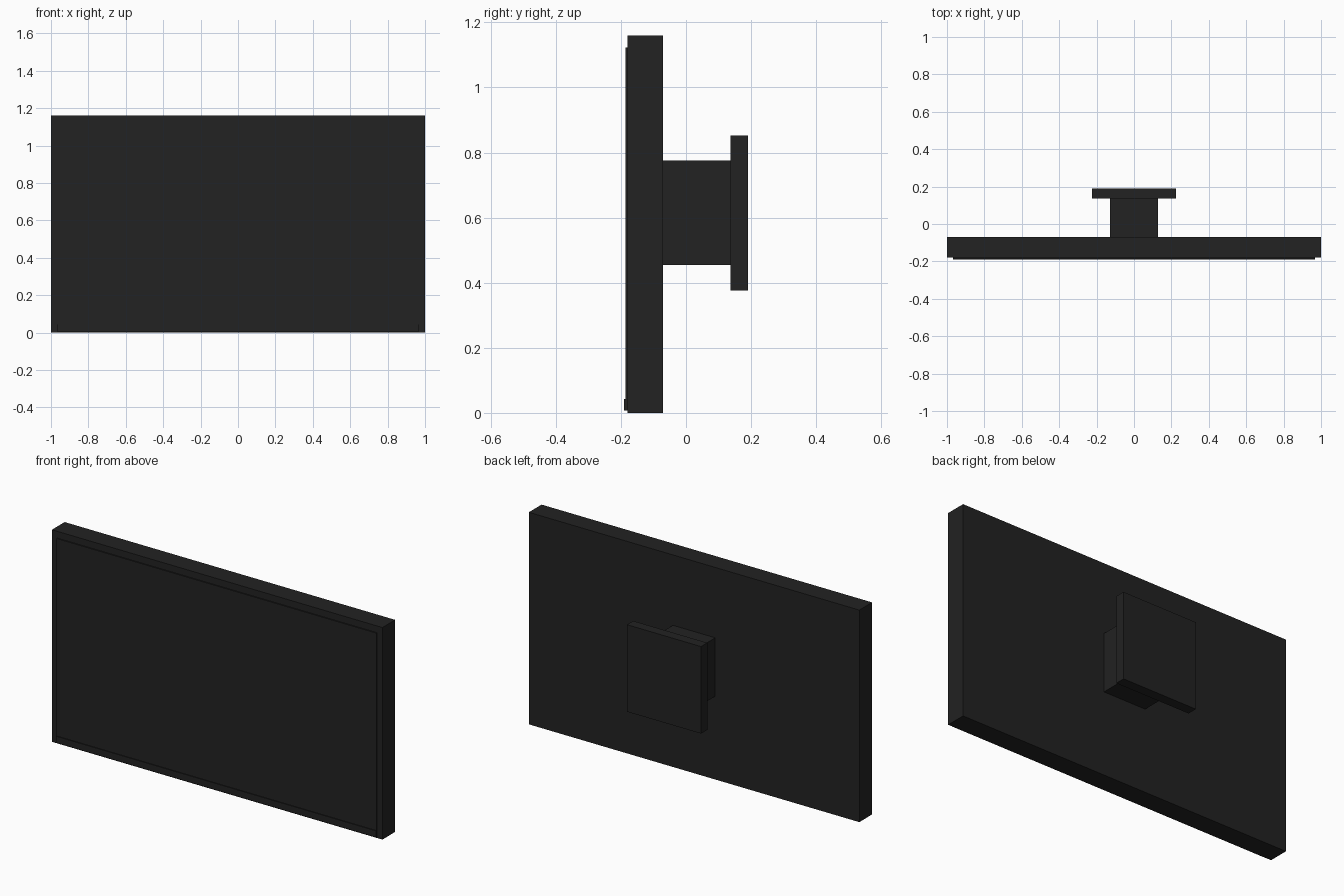
import bpy

if "Cube" in bpy.data.objects:
    bpy.data.objects.remove(bpy.data.objects["Cube"])

# One dark plastic colour for the whole model
black = bpy.data.materials.new("black_plastic")
black.diffuse_color = (0.016, 0.016, 0.016, 1)
black.use_nodes = True
black.node_tree.nodes["Principled BSDF"].inputs["Base Color"].default_value = black.diffuse_color


def box(name, x, y, z):
    """Axis-aligned box from (min, max) ranges."""
    ranges = (x, y, z)
    centre = [(a + b) / 2 for a, b in ranges]
    bpy.ops.mesh.primitive_cube_add(size=1, location=centre)
    ob = bpy.context.object
    ob.name = name
    ob.scale = [b - a for a, b in ranges]
    bpy.ops.object.transform_apply(location=False, rotation=False, scale=True)
    ob.data.materials.append(black)
    return ob


# Flat panel housing
box("housing", (-1, 1), (-0.18, -0.07), (0, 1.16))
# Slightly raised display and the thin strip along its lower edge
box("screen", (-0.967, 0.967), (-0.186, -0.175), (0.04, 1.123))
box("lower_strip", (-0.967, 0.967), (-0.19, -0.175), (0.007, 0.043))
# Wall mount: block behind the housing and the plate fixed to the wall
box("mount_block", (-0.128, 0.128), (-0.075, 0.14), (0.455, 0.775))
box("wall_plate", (-0.224, 0.224), (0.136, 0.19), (0.376, 0.852))
